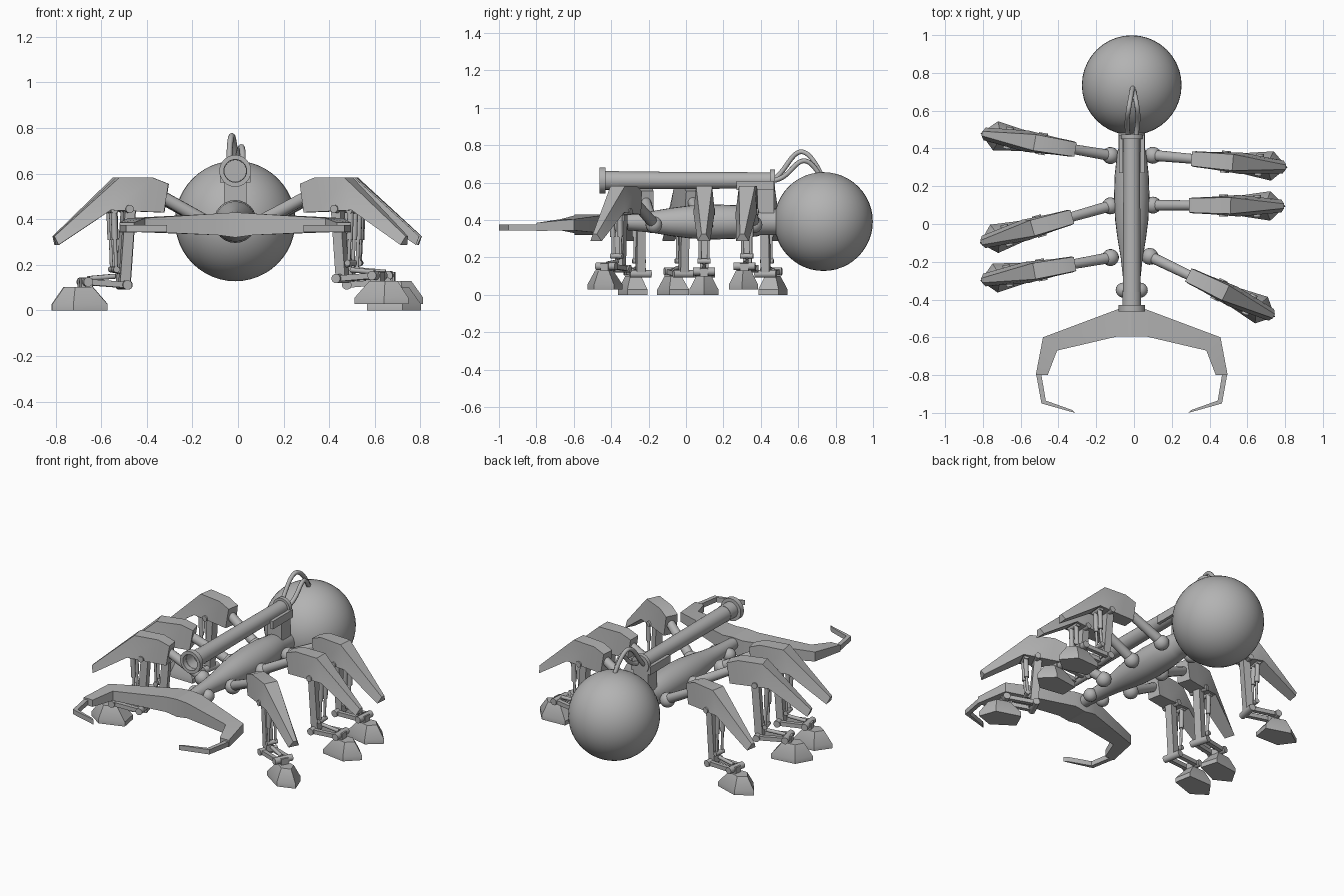
import bpy, bmesh
from math import sin, cos, pi, atan2, radians
from mathutils import Vector, Matrix

cube = bpy.data.objects.get("Cube")
if cube:
    bpy.data.objects.remove(cube, do_unlink=True)

GREY = (0.45, 0.45, 0.45, 1)
metal = bpy.data.materials.new("plain grey")
metal.use_nodes = True
metal.diffuse_color = GREY
metal.node_tree.nodes["Principled BSDF"].inputs["Base Color"].default_value = GREY

CX = -0.012   # body centre line


def finish(name, bm, matrix=Matrix()):
    bmesh.ops.recalc_face_normals(bm, faces=bm.faces)
    me = bpy.data.meshes.new(name)
    bm.to_mesh(me)
    bm.free()
    me.materials.append(metal)
    me.shade_smooth()
    me.set_sharp_from_angle(angle=radians(35))
    ob = bpy.data.objects.new(name, me)
    ob.matrix_world = matrix
    bpy.context.collection.objects.link(ob)
    return ob


def loft(bm, rings):
    """Skin a list of equal-length point rings and cap both ends."""
    rows = [[bm.verts.new(p) for p in ring] for ring in rings]
    n = len(rows[0])
    for a, b in zip(rows, rows[1:]):
        for i in range(n):
            j = (i + 1) % n
            bm.faces.new((a[i], a[j], b[j], b[i]))
    bm.faces.new(rows[0])
    bm.faces.new(rows[-1])


def beam(bm, a, b, r, r2=None, sides=12):
    """Rod between two points; four sides give a square bar."""
    a, b = Vector(a), Vector(b)
    q = (b - a).to_track_quat('Z', 'Y')
    ring = [Vector((cos(2 * pi * (i + .5) / sides), sin(2 * pi * (i + .5) / sides), 0))
            for i in range(sides)]
    loft(bm, [[p + q @ (v * s) for v in ring] for p, s in ((a, r), (b, r2 or r))])


def ball(bm, centre, r, u=16, v=10):
    bmesh.ops.create_uvsphere(bm, u_segments=u, v_segments=v, radius=r,
                              matrix=Matrix.Translation(centre))


def lathe(name, profile, z, sides=24):
    """Turn (y, radius) pairs about a lengthwise axis."""
    bm = bmesh.new()
    loft(bm, [[(CX + r * cos(2 * pi * i / sides), y, z + r * sin(2 * pi * i / sides))
               for i in range(sides)] for y, r in profile])
    finish(name, bm)


def box(bm, lo, hi):
    loft(bm, [[(lo[0], lo[1], z), (hi[0], lo[1], z), (hi[0], hi[1], z), (lo[0], hi[1], z)]
              for z in (lo[2], hi[2])])


# Abdomen sphere
bm = bmesh.new()
ball(bm, (CX, 0.735, 0.392), 0.264, 40, 24)
finish("abdomen", bm)

# Spindle body
lathe("body", [(-.46, .035), (-.3, .045), (-.18, .058), (-.08, .075), (.02, .088),
               (.14, .094), (.26, .09), (.38, .077), (.4, .07), (.52, .07)], 0.39)

# Cannon with hollow muzzle and end collar
lathe("cannon", [(-.36, .05), (-.462, .05), (-.462, .07), (-.43, .07), (-.43, .048),
                 (.45, .043), (.45, .058), (.475, .058)], 0.612)

# Cannon support and side rails
bm = bmesh.new()
box(bm, (CX - .05, .38, .42), (CX + .05, .47, .6))
for s in (-1, 1):
    x = CX + s * .057
    box(bm, (x - .01, .27, .56), (x + .01, .47, .61))
finish("cannon_mount", bm)

# Hoses from cannon to abdomen
hoses = [[(-.03, .46, .61), (-.04, .52, .65), (-.035, .57, .78), (-.02, .66, .78), (-.005, .73, .63)],
         [(.01, .46, .61), (.02, .53, .62), (.025, .58, .71), (.01, .66, .74), (-.005, .72, .63)]]
for pts in hoses:
    cu = bpy.data.curves.new("hose", 'CURVE')
    cu.dimensions = '3D'
    cu.bevel_depth = 0.013
    cu.bevel_resolution = 2
    sp = cu.splines.new('NURBS')
    sp.points.add(len(pts) - 1)
    for p, co in zip(sp.points, pts):
        p.co = (*co, 1)
    sp.use_endpoint_u = True
    sp.order_u = 4
    cu.materials.append(metal)
    bpy.context.collection.objects.link(bpy.data.objects.new("hose", cu))

# Mandibles: outer edge, inner edge, bottom and top height per station
jaw = [((0, -.45), (0, -.595), .32, .43), ((.07, -.45), (.075, -.595), .33, .425),
       ((.47, -.6), (.395, -.67), .345, .405), ((.508, -.8), (.445, -.8), .342, .385)]
claw = [((.505, -.8), (.478, -.8)), ((.478, -.95), (.455, -.935)), ((.3, -1), (.315, -.985))]
for s, side in ((1, "left"), (-1, "right")):
    bm = bmesh.new()
    loft(bm, [[(CX + s * o[0], o[1], b), (CX + s * i[0], i[1], b),
               (CX + s * i[0], i[1], t), (CX + s * o[0], o[1], t)] for o, i, b, t in jaw])
    finish(side + "_mandible", bm)
    bm = bmesh.new()
    loft(bm, [[(CX + s * p[0], p[1], z) for p, z in ((o, .345), (i, .345), (i, .375), (o, .375))]
              for o, i in claw])
    finish(side + "_claw", bm)
    bm = bmesh.new()
    ball(bm, (CX + s * .045, -.35, .37), .04)
    finish(side + "_mandible_joint", bm)


def leg(name, hip, tip, lift):
    """One leg along local x, from hip joint to pointed foot."""
    d = Vector((tip[0] - hip[0], tip[1] - hip[1]))
    u = d.normalized()
    m = (Matrix.Translation((tip[0] - u.x * .808, tip[1] - u.y * .808, 0))
         @ Matrix.Rotation(atan2(d.y, d.x), 4, 'Z'))

    # Hip ball and rod
    bm = bmesh.new()
    h = .808 - d.length
    ball(bm, (h + .015, 0, .375), .045)
    beam(bm, (h + .015, 0, .38), (.36, 0, .52), .03, .026)
    finish(name + "_hip", bm, m)

    # Tapered armour: top x, z, half width, then bottom
    bm = bmesh.new()
    shell = [((.30, .555, .038), (.32, .43, .042)), ((.37, .582, .04), (.4, .433, .045)),
             ((.52, .582, .043), (.56, .44, .057)), ((.803, .325, .012), (.788, .287, .034))]
    loft(bm, [[(t[0], -t[2], t[1]), (t[0], t[2], t[1]), (b[0], b[2], b[1]), (b[0], -b[2], b[1])]
              for t, b in shell])
    finish(name + "_armour", bm, m)

    # Shin bar, pistons and knee pins
    bm = bmesh.new()
    beam(bm, (.465, 0, .46), (.49, 0, .11 + lift), .032, sides=4)
    beam(bm, (.475, -.058, .445), (.475, .058, .445), .018)
    beam(bm, (.54, -.04, .44), (.54, .04, .44), .016)
    for s in (-1, 1):
        beam(bm, (.54, s * .022, .44), (.535, s * .022, .31), .014)
        beam(bm, (.535, s * .022, .32), (.53, s * .022, .18 + lift), .008)
    beam(bm, (.53, -.035, .18 + lift), (.53, .035, .18 + lift), .014)
    beam(bm, (.49, 0, .17 + lift), (.535, 0, .18 + lift), .014)
    finish(name + "_shin", bm, m)

    # Ankle links and pins
    bm = bmesh.new()
    for s in (-1, 1):
        beam(bm, (.485, s * .036, .112 + lift), (.66, s * .036, .125 + lift), .018, sides=4)
    for x, z in ((.485, .112), (.66, .125)):
        beam(bm, (x, -.058, z + lift), (x, .058, z + lift), .021)
    beam(bm, (.53, 0, .15 + lift), (.645, 0, .14 + lift), .011)
    finish(name + "_ankle", bm, m)

    # Pointed foot with a thin rim
    bm = bmesh.new()
    sole = [(.575, -.055), (.73, -.078), (.81, 0), (.73, .078), (.575, .055)]
    loft(bm, [[(.7 + (x - .7) * k, y * k, z + lift) for x, y in sole]
              for z, k in ((0, 1), (.028, 1), (.102, .52))])
    box(bm, (.635, -.022, .09 + lift), (.685, .022, .14 + lift))
    finish(name + "_foot", bm, m)


leg("left_rear_leg", (.085, .365), (.81, .30), .028)
leg("left_middle_leg", (.085, .10), (.80, .095), 0)
leg("left_front_leg", (.07, -.165), (.745, -.49), .028)
leg("right_rear_leg", (-.11, .36), (-.81, .48), 0)
leg("right_middle_leg", (-.11, .10), (-.815, -.10), 0)
leg("right_front_leg", (-.11, -.175), (-.812, -.30), 0)
